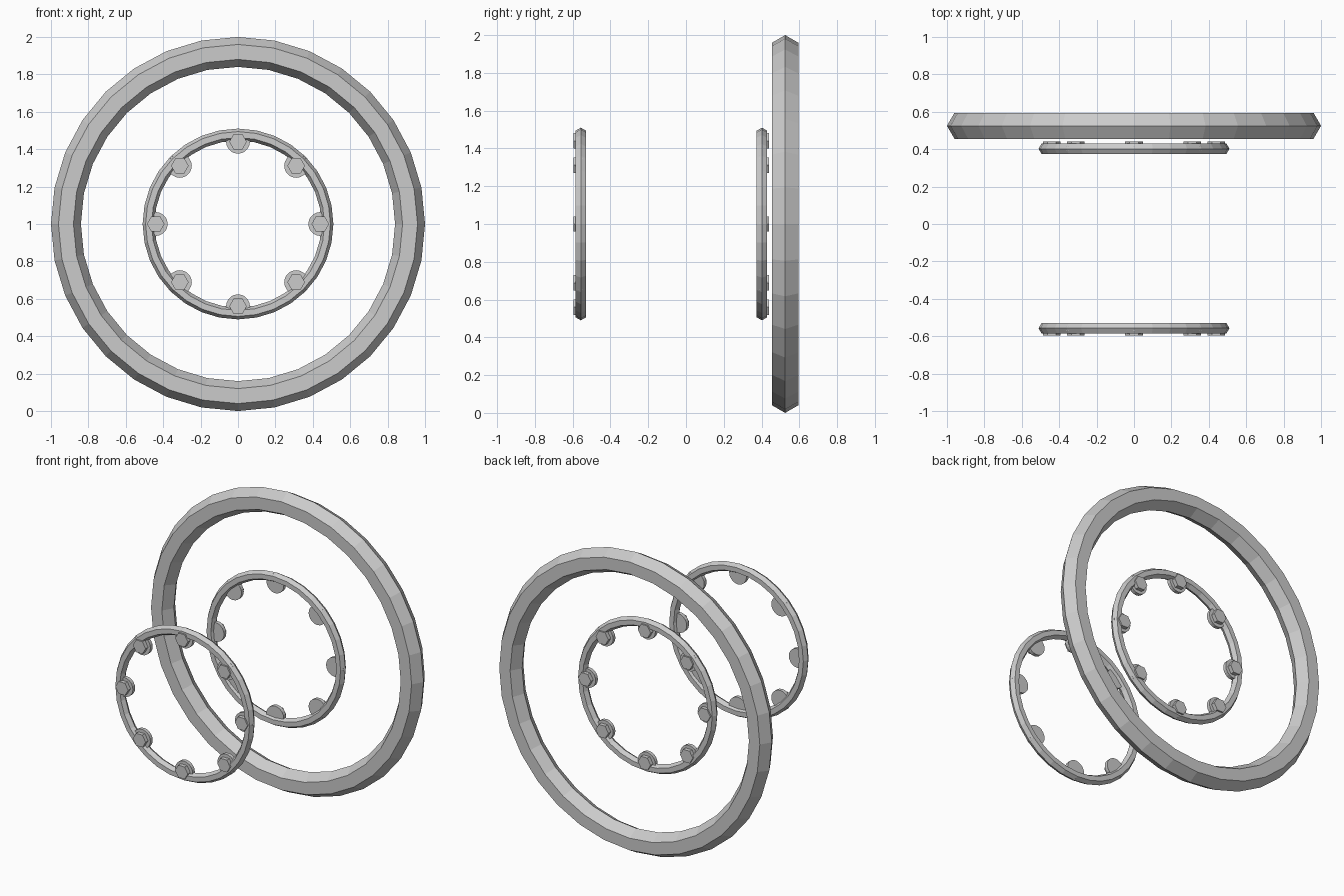
import bpy
import math
from mathutils import Matrix, Vector

cube = bpy.data.objects.get("Cube")
if cube:
    bpy.data.objects.remove(cube)

grey = bpy.data.materials.new("light_grey")
grey.use_nodes = True
COLOUR = (0.6, 0.6, 0.6, 1)
grey.diffuse_color = COLOUR
grey.node_tree.nodes["Principled BSDF"].inputs["Base Color"].default_value = COLOUR

CENTRE_Z = 1.0
UPRIGHT = Matrix.Rotation(math.pi / 2, 4, 'X')


def finish(name):
    """Name the new part, colour it and turn its axis to run front to back."""
    ob = bpy.context.object
    ob.name = name
    ob.data.name = name
    ob.data.transform(UPRIGHT)
    ob.data.materials.append(grey)
    return ob


def ring(name, y, major, minor):
    bpy.ops.mesh.primitive_torus_add(major_segments=32, minor_segments=6,
                                     major_radius=major, minor_radius=minor)
    finish(name).location = (0, y, CENTRE_Z)


def disc(name, sides, radius, depth, location, turn=0):
    bpy.ops.mesh.primitive_cylinder_add(vertices=sides, radius=radius, depth=depth)
    ob = bpy.context.object
    ob.data.transform(Matrix.Rotation(turn, 4, 'Z'))
    finish(name).location = location


def bolted_ring(side, y, outward):
    """Thin ring with eight washers and hex heads facing outward."""
    ring(side + "_flange_ring", y, 0.478, 0.032)
    for i in range(8):
        a = i * math.tau / 8
        spot = Vector((0.44 * math.cos(a), y, CENTRE_Z + 0.44 * math.sin(a)))
        disc(f"{side}_washer_{i + 1}", 20, 0.064, 0.024, spot)
        head = spot + Vector((0, outward * 0.024, 0))
        # hex corners point left and right
        disc(f"{side}_bolt_head_{i + 1}", 6, 0.047, 0.028, head, math.pi / 6)


# Large rim at the back
ring("large_rim", 0.525, 0.92, 0.08)

# Two bolted rings, heads facing away from each other
bolted_ring("front", -0.557, -1)
bolted_ring("back", 0.402, 1)
